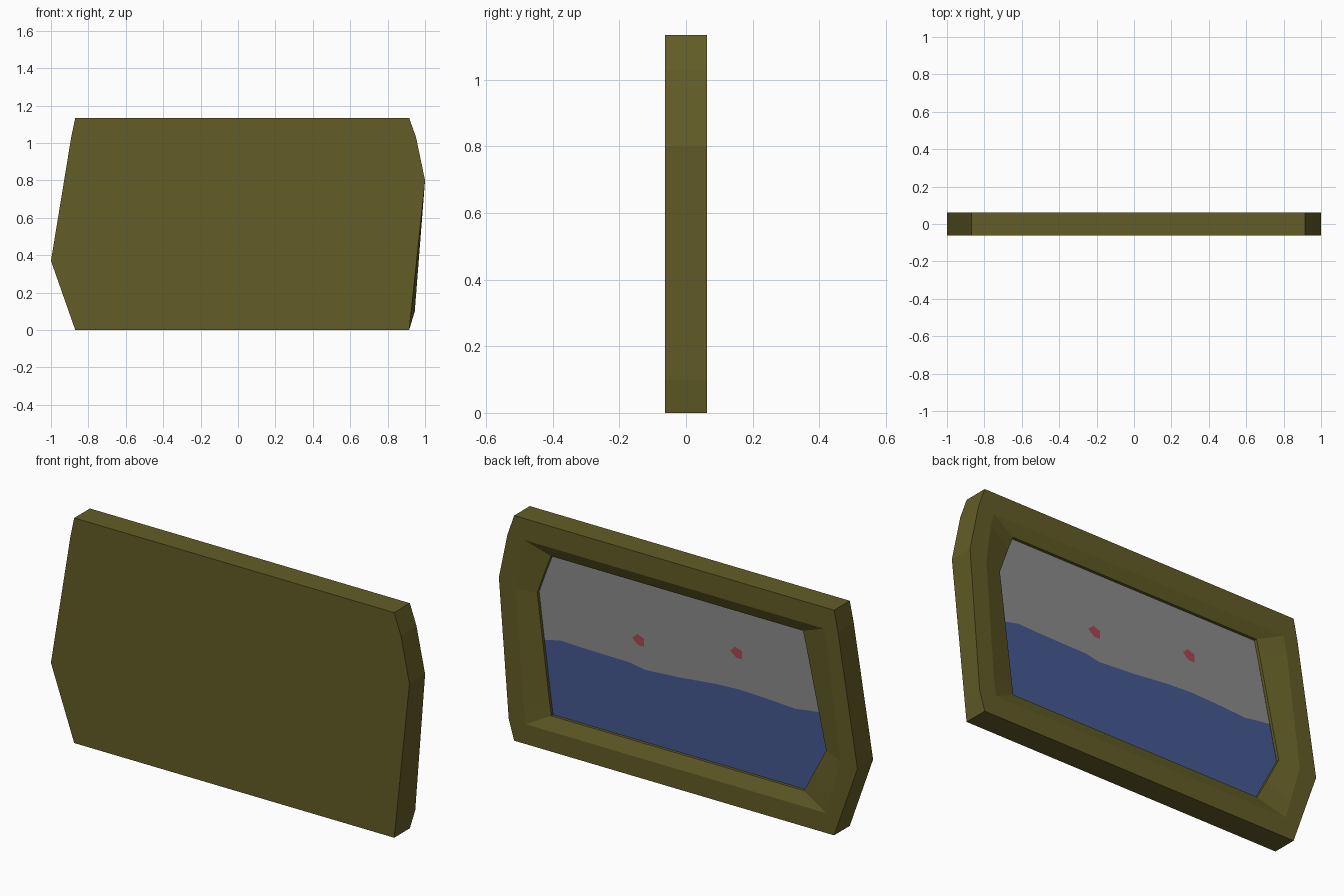
import bpy, bmesh

if "Cube" in bpy.data.objects:
    bpy.data.objects.remove(bpy.data.objects["Cube"])


def material(name, rgb):
    m = bpy.data.materials.new(name)
    m.diffuse_color = (*rgb, 1)
    m.use_nodes = True
    m.node_tree.nodes["Principled BSDF"].inputs["Base Color"].default_value = m.diffuse_color
    return m


OLIVE = material("olive_frame", (0.125, 0.110, 0.020))
GREY = material("pale_grey", (0.26, 0.26, 0.26))
BLUE = material("deep_blue", (0.06, 0.098, 0.285))
RED = material("dull_red", (0.40, 0.062, 0.095))

BACK, FRONT = 0.0625, -0.0625
LIP_Y, PANEL_Y = BACK - 0.027, BACK - 0.042


def finish(name, bm, mat):
    me = bpy.data.meshes.new(name)
    bm.to_mesh(me)
    bm.free()
    me.materials.append(mat)
    ob = bpy.data.objects.new(name, me)
    bpy.context.collection.objects.link(ob)
    return ob


def plate(name, pts, y, mat):
    """Flat polygon in the xz plane facing the back."""
    bm = bmesh.new()
    f = bm.faces.new([bm.verts.new((x, y, z)) for x, z in pts])
    f.normal_update()
    if f.normal.y < 0:
        f.normal_flip()
    return finish(name, bm, mat)


# Outlines as (x, z), all starting bottom left and running the same way
outer = [(-.87, 0), (.915, 0), (.945, .10), (1, .80), (.952, 1.03),
         (.915, 1.135), (-.87, 1.135), (-.892, 1.03), (-1, .37), (-.905, .10)]
front = list(outer)
front[2] = (.926, .10)
ring = [(-.825, .10), (.85, .10), (.862, .19), (.905, .77), (.88, .96),
        (.862, 1.027), (-.812, 1.027), (-.83, .94), (-.905, .385), (-.85, .19)]
lip = [(-.683, .165), (.727, .165), (.737, .235), (.805, .765), (.756, .90),
       (.728, .97), (-.678, .97), (-.695, .90), (-.807, .40), (-.738, .27)]

# Frame: front sheet, outer sides, back rim, sloped recess and lip wall
bm = bmesh.new()
loops = [[bm.verts.new((x, y, z)) for x, z in pts] for pts, y in
         ((front, FRONT), (outer, BACK), (ring, BACK), (lip, LIP_Y), (lip, PANEL_Y))]
bm.faces.new(loops[0])
n = len(outer)
for a, b in zip(loops, loops[1:]):
    for i in range(n):
        j = (i + 1) % n
        bm.faces.new((a[j], a[i], b[i], b[j]))
finish("picture_frame", bm, OLIVE)

# Picture panel split along a wavy line, listed from +x to -x
wave = [(.775, .53), (.685, .55), (.57, .546), (.41, .544), (.295, .543),
        (.22, .528), (.016, .542), (-.18, .563), (-.32, .57), (-.485, .564),
        (-.625, .556), (-.70, .568), (-.767, .576)]
plate("upper_picture", lip[3:8] + wave[::-1], PANEL_Y, GREY)
plate("lower_picture", lip[:3] + wave + lip[8:], PANEL_Y, BLUE)

# Two small red patches
patch = [(.039, .005), (.011, .032), (-.028, .018), (-.028, -.023), (.006, -.022)]
for name, cx, cz in (("red_patch_a", .245, .667), ("red_patch_b", -.302, .75)):
    plate(name, [(cx + x, cz + z) for x, z in patch], PANEL_Y + 0.003, RED)
